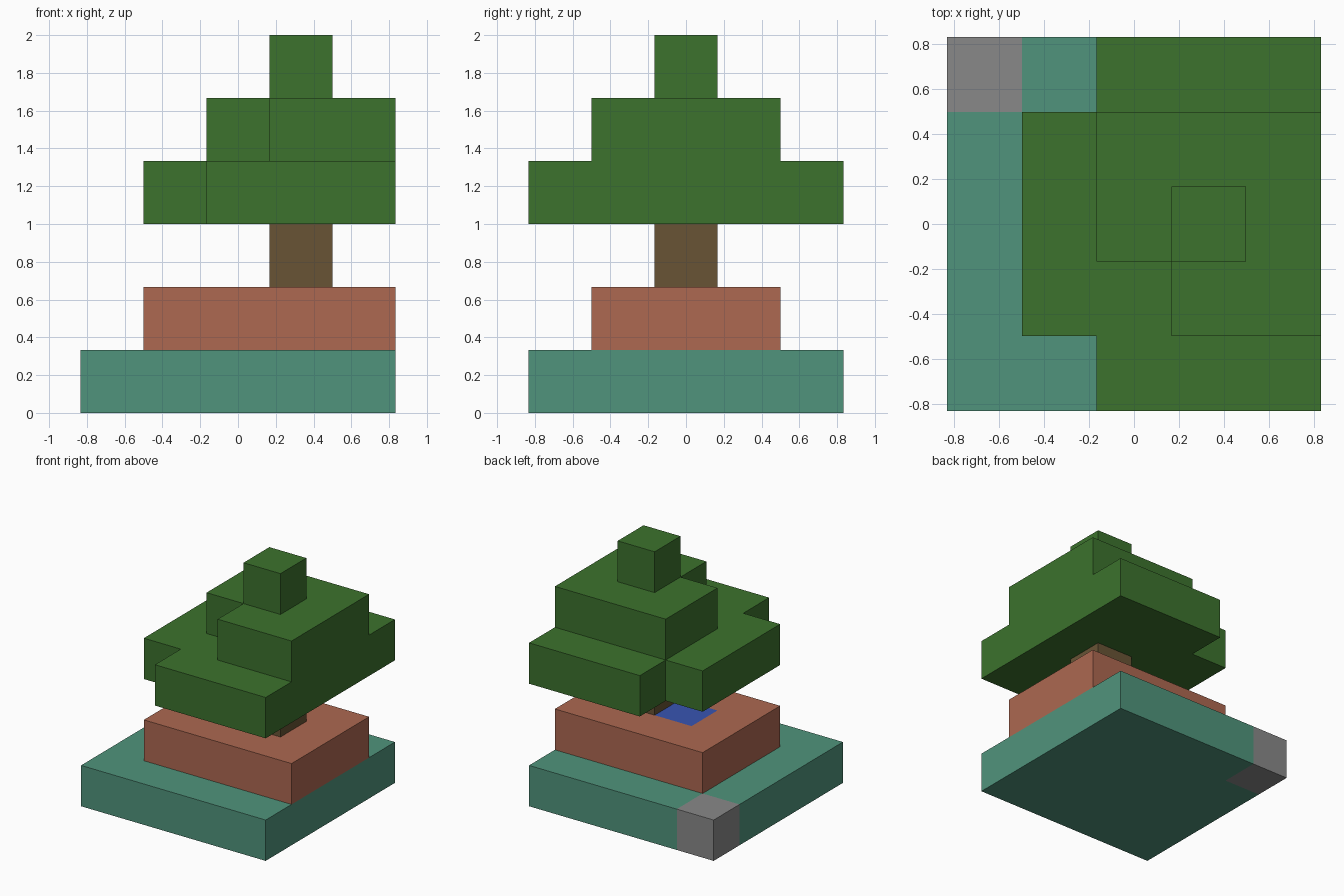
import bpy
import bmesh
from mathutils import Vector

U = 1 / 3          # edge of one block
MID = 2.5          # half the footprint, in blocks

cube = bpy.data.objects.get("Cube")
if cube:
    bpy.data.objects.remove(cube)


def linear(c):
    c /= 255
    return c / 12.92 if c <= 0.04045 else ((c + 0.055) / 1.055) ** 2.4


def material(name, *rgb):
    colour = [linear(c) for c in rgb] + [1]
    mat = bpy.data.materials.new(name)
    mat.use_nodes = True
    mat.diffuse_color = colour
    node = next(n for n in mat.node_tree.nodes if n.type == "BSDF_PRINCIPLED")
    node.inputs["Base Color"].default_value = colour
    return mat


leaf = material("leaf green", 60, 114, 45)
bark = material("bark brown", 104, 84, 53)
clay = material("clay orange", 173, 104, 81)
teal = material("teal green", 80, 148, 124)
stone = material("stone grey", 137, 137, 137)
blue = material("water blue", 56, 84, 178)


def rect(x0, x1, y0, y1):
    return [(x0, y0), (x1, y0), (x1, y1), (x0, y1)]


def slab(name, outline, layer, mat, patch=None, patch_mat=None, top_only=False):
    """Extrude a block outline one layer high; a patch recolours one cell."""
    bm = bmesh.new()
    verts = [bm.verts.new(((x - MID) * U, (y - MID) * U, layer * U)) for x, y in outline]
    base = bm.faces.new(verts)
    up = bmesh.ops.extrude_face_region(bm, geom=[base])["geom"]
    bmesh.ops.translate(bm, vec=(0, 0, U),
                        verts=[v for v in up if isinstance(v, bmesh.types.BMVert)])
    bmesh.ops.recalc_face_normals(bm, faces=bm.faces[:])

    if patch:
        px, py = patch
        # Cut along the sides of the cell, then colour the faces inside it
        for axis, cell in ((0, px), (1, py)):
            for line in (cell, cell + 1):
                if 0 < line < 5:
                    point, normal = Vector(), Vector()
                    point[axis] = (line - MID) * U
                    normal[axis] = 1
                    bmesh.ops.bisect_plane(bm, geom=bm.verts[:] + bm.edges[:] + bm.faces[:],
                                           plane_co=point, plane_no=normal)
        bm.normal_update()
        for f in bm.faces:
            c = f.calc_center_median() / U
            inside = (px - 0.01 < c.x + MID < px + 1.01
                      and py - 0.01 < c.y + MID < py + 1.01)
            if inside and (f.normal.z > 0.5 or not top_only):
                f.material_index = 1

    mesh = bpy.data.meshes.new(name)
    bm.to_mesh(mesh)
    bm.free()
    mesh.materials.append(mat)
    if patch_mat:
        mesh.materials.append(patch_mat)
    obj = bpy.data.objects.new(name, mesh)
    bpy.context.collection.objects.link(obj)


# Ground and planter
slab("ground_base", rect(0, 5, 0, 5), 0, teal, (0, 4), stone)
slab("planter", rect(1, 5, 1, 4), 1, clay, (2, 2), blue, top_only=True)

# Tree
slab("trunk", rect(3, 4, 2, 3), 2, bark)
slab("lower_leaves", [(2, 0), (5, 0), (5, 5), (2, 5), (2, 4), (1, 4), (1, 1), (2, 1)], 3, leaf)
slab("middle_leaves", [(3, 1), (5, 1), (5, 4), (2, 4), (2, 2), (3, 2)], 4, leaf)
slab("tree_top", rect(3, 4, 2, 3), 5, leaf)
